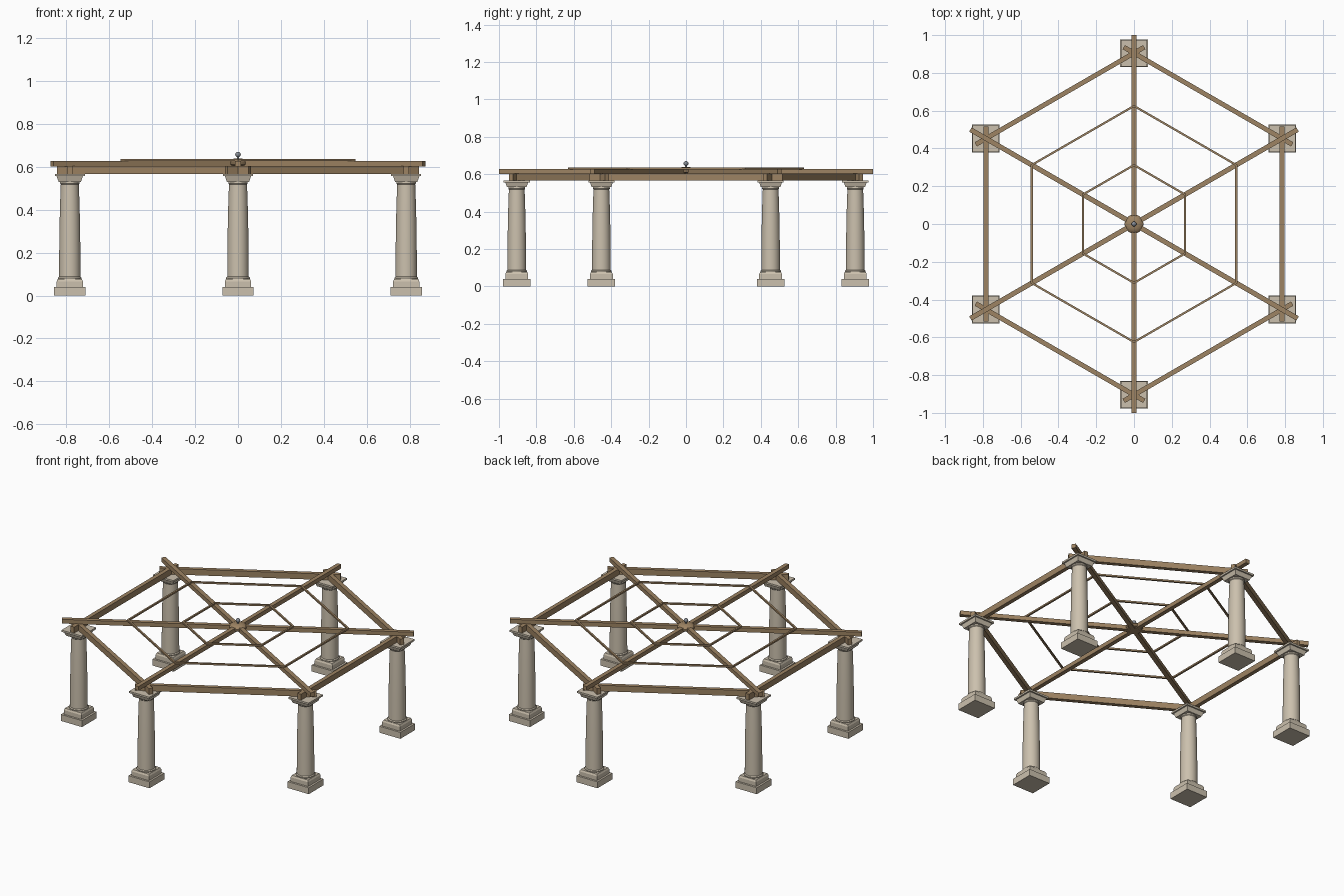
import bpy, bmesh
from math import pi, sin, cos, radians
from mathutils import Matrix, Vector

if "Cube" in bpy.data.objects:
    bpy.data.objects.remove(bpy.data.objects["Cube"])


def material(name, color):
    m = bpy.data.materials.new(name)
    m.diffuse_color = color
    m.use_nodes = True
    m.node_tree.nodes["Principled BSDF"].inputs["Base Color"].default_value = m.diffuse_color
    return m


stone = material("pale_stone", (0.60, 0.53, 0.42, 1))
wood = material("brown_wood", (0.34, 0.23, 0.125, 1))
metal = material("grey_metal", (0.25, 0.27, 0.30, 1))


def finish(name, bm, mat, loc=(0, 0, 0), rot=0.0, smooth=False):
    bmesh.ops.recalc_face_normals(bm, faces=bm.faces)
    me = bpy.data.meshes.new(name)
    bm.to_mesh(me)
    bm.free()
    me.materials.append(mat)
    ob = bpy.data.objects.new(name, me)
    bpy.context.collection.objects.link(ob)
    ob.location = loc
    ob.rotation_euler.z = rot
    if smooth:
        bpy.ops.object.select_all(action='DESELECT')
        ob.select_set(True)
        bpy.context.view_layer.objects.active = ob
        bpy.ops.object.shade_smooth_by_angle(angle=radians(35))
    return ob


def add_lathe(bm, profile, sides, offset=0.0):
    """Stack of rings from (radius, z) pairs, capped at both ends."""
    rings = [[bm.verts.new((r * cos(2 * pi * i / sides + offset),
                            r * sin(2 * pi * i / sides + offset), z))
              for i in range(sides)] for r, z in profile]
    for a, b in zip(rings, rings[1:]):
        for i in range(sides):
            j = (i + 1) % sides
            bm.faces.new((a[i], a[j], b[j], b[i]))
    bm.faces.new(rings[0][::-1])
    bm.faces.new(rings[-1])


def square(bm, *levels):
    """Square block from (half width, z) pairs."""
    add_lathe(bm, [(h * 2 ** 0.5, z) for h, z in levels], 4, pi / 4)


def beam(name, length, width, z0, z1, loc=(0, 0), rot=0.0):
    bm = bmesh.new()
    bmesh.ops.create_cube(bm, size=1, matrix=Matrix.Diagonal((length, width, z1 - z0, 1)))
    finish(name, bm, wood, (loc[0], loc[1], (z0 + z1) / 2), rot)


COLUMN_R = 0.905
# slightly bulging shaft with rolls at foot and neck
SHAFT = [(0.052, 0.074), (0.055, 0.078), (0.055, 0.083), (0.050, 0.088),
         (0.0495, 0.18), (0.0485, 0.27), (0.047, 0.36), (0.0445, 0.45),
         (0.042, 0.518), (0.045, 0.522), (0.045, 0.528), (0.043, 0.535)]

for k in range(6):
    a = radians(30 + 60 * k)
    pos = (COLUMN_R * cos(a), COLUMN_R * sin(a), 0)

    # square stepped base
    bm = bmesh.new()
    square(bm, (0.073, 0.0), (0.073, 0.04))
    square(bm, (0.061, 0.04), (0.061, 0.066), (0.056, 0.077))
    finish(f"column_base_{k}", bm, stone, pos)

    # round shaft
    bm = bmesh.new()
    add_lathe(bm, SHAFT, 32)
    finish(f"column_shaft_{k}", bm, stone, pos, smooth=True)

    # square capital
    bm = bmesh.new()
    square(bm, (0.052, 0.530), (0.061, 0.556))
    square(bm, (0.070, 0.556), (0.070, 0.567))
    finish(f"column_capital_{k}", bm, stone, pos)

    # ring beam between neighbouring columns, crossing over each capital
    b = a + radians(30)
    d = Vector((cos(b), sin(b)))
    beam(f"ring_beam_{k}", 1.03, 0.025, 0.567, 0.604, d * COLUMN_R * cos(pi / 6), b + pi / 2)

    # two rings of thin battens on the rafters
    for label, r in (("inner", 0.312), ("outer", 0.625)):
        beam(f"{label}_batten_{k}", r + 0.004, 0.011, 0.626, 0.636, d * r * cos(pi / 6), b + pi / 2)

# rafters
for k in range(3):
    beam(f"rafter_{k}", 2.0, 0.026, 0.602, 0.628, rot=radians(30 + 60 * k))

# central hub, shallow dome
bm = bmesh.new()
add_lathe(bm, [(0.044, 0.606), (0.050, 0.612), (0.050, 0.622), (0.042, 0.631),
               (0.025, 0.637), (0.010, 0.639)], 24)
finish("centre_hub", bm, wood, smooth=True)

# finial stem and ball
bm = bmesh.new()
add_lathe(bm, [(0.006, 0.635), (0.005, 0.652)], 12)
bmesh.ops.create_uvsphere(bm, u_segments=16, v_segments=10, radius=0.013,
                          matrix=Matrix.Translation((0, 0, 0.657)))
finish("finial_ball", bm, metal, smooth=True)
